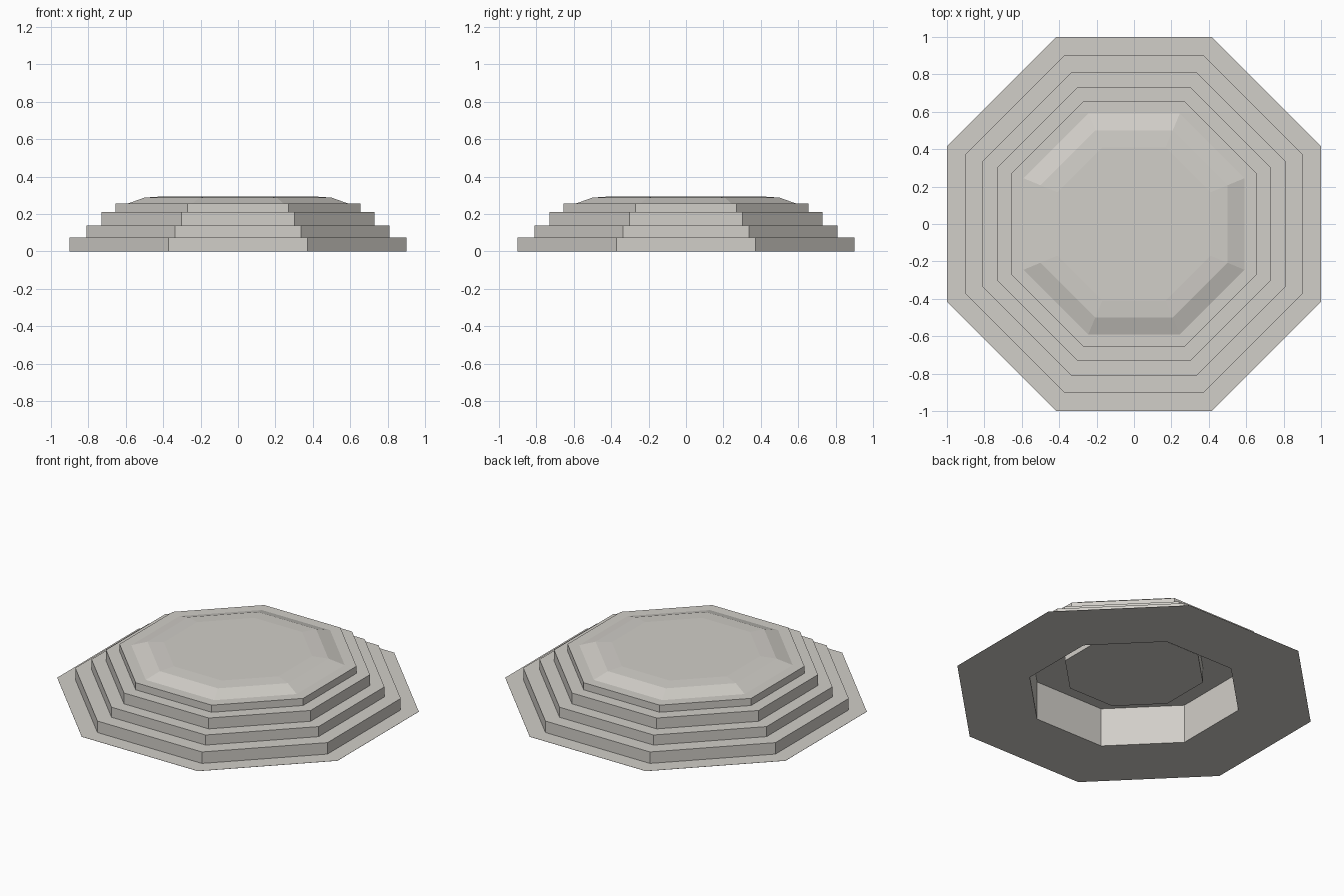
import bpy, bmesh, math

if "Cube" in bpy.data.objects:
    bpy.data.objects.remove(bpy.data.objects["Cube"])

stone = bpy.data.materials.new("warm_grey_stone")
stone.diffuse_color = (0.64, 0.62, 0.58, 1)
stone.use_nodes = True
stone.node_tree.nodes["Principled BSDF"].inputs["Base Color"].default_value = stone.diffuse_color
SIDES = 8


def lathe(name, profile, cap_start=False, cap_end=False):
    """Octagonal surface from (flat-to-centre distance, height) points."""
    bm = bmesh.new()
    rings = []
    for a, z in profile:
        r = a / math.cos(math.pi / SIDES)
        rings.append([bm.verts.new((r * math.cos(math.pi * (2 * i + 1) / SIDES),
                                    r * math.sin(math.pi * (2 * i + 1) / SIDES), z))
                      for i in range(SIDES)])
    for lo, hi in zip(rings, rings[1:]):
        for i in range(SIDES):
            j = (i + 1) % SIDES
            bm.faces.new((lo[i], lo[j], hi[j], hi[i]))
    if cap_start:
        bm.faces.new(rings[0][::-1])
    if cap_end:
        bm.faces.new(rings[-1])
    mesh = bpy.data.meshes.new(name)
    bm.to_mesh(mesh)
    bm.free()
    mesh.materials.append(stone)
    ob = bpy.data.objects.new(name, mesh)
    bpy.context.collection.objects.link(ob)
    return ob


# Thin ground skirt, four steps and the shallow chamfered top,
# starting from the hollow underside
profile = [(0.59, 0.25), (0.59, 0.0), (1.0, 0.0), (1.0, 0.001)]
z = 0.001
for a, top in [(0.90, 0.075), (0.81, 0.14), (0.73, 0.21), (0.655, 0.256)]:
    profile += [(a, z), (a, top)]
    z = top
profile += [(0.59, 0.256), (0.50, 0.288), (0.41, 0.294)]
lathe("stepped_platform", profile, cap_end=True)

# Ceiling of the hollow with the plug hanging from it
lathe("underside_plug", [(0.39, 0.15), (0.39, 0.25), (0.59, 0.25)], cap_start=True).data.flip_normals()
# keep plug normals outward (downward / sideways)
bm = bmesh.new()
plug = bpy.data.objects["underside_plug"].data
bm.from_mesh(plug)
bmesh.ops.recalc_face_normals(bm, faces=bm.faces)
bm.faces.ensure_lookup_table()
bottom = min(bm.faces, key=lambda f: f.calc_center_median().z)
if bottom.normal.z > 0:
    bmesh.ops.reverse_faces(bm, faces=bm.faces)
bm.to_mesh(plug)
bm.free()
